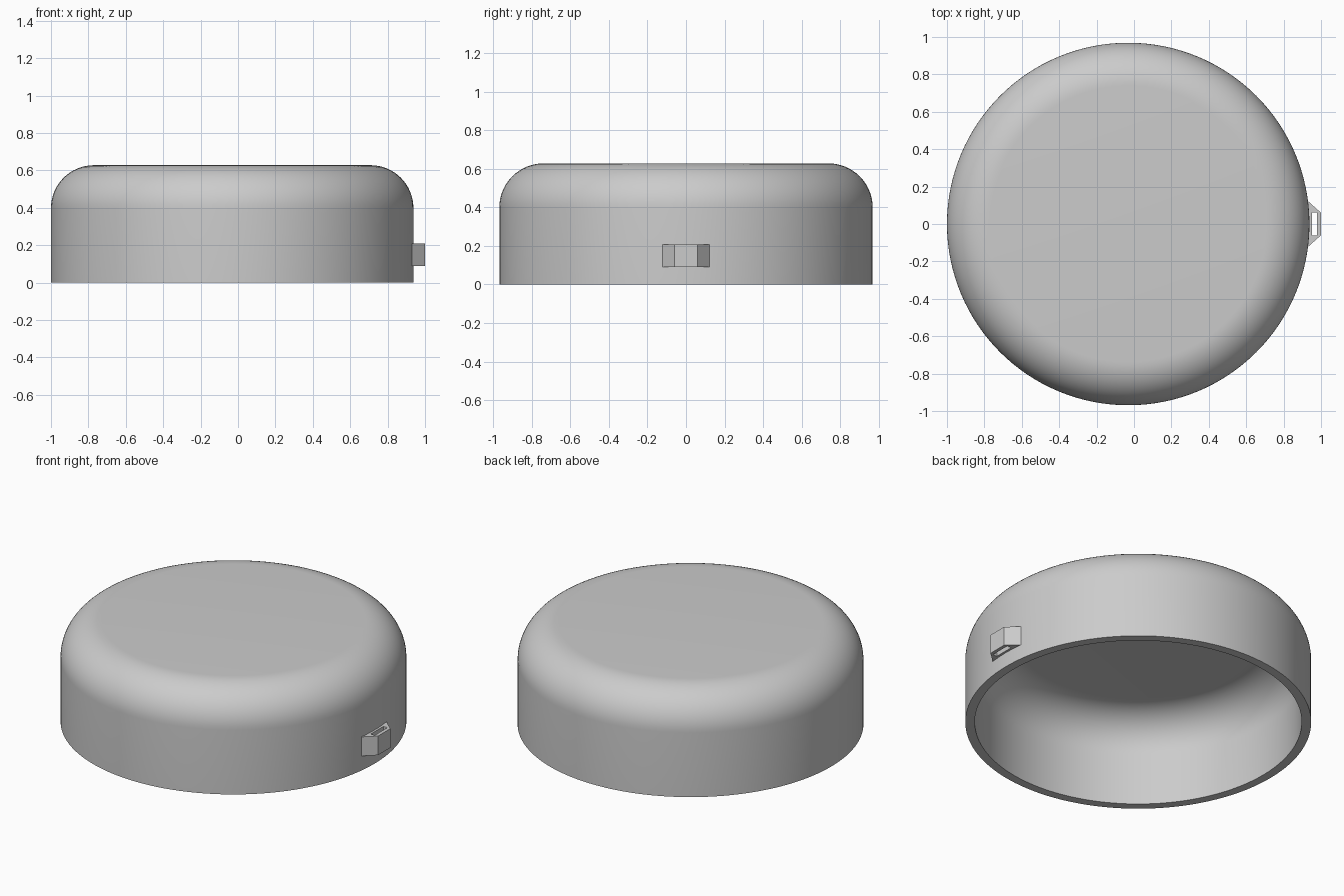
import bpy, bmesh, math

default = bpy.data.objects.get("Cube")
if default:
    bpy.data.objects.remove(default, do_unlink=True)

CENTRE_X = -0.031
RADIUS, HEIGHT, FILLET = 0.969, 0.628, 0.23
WALL, ROOF = 0.053, 0.079

grey = bpy.data.materials.new("plain grey")
grey.use_nodes = True
grey.diffuse_color = (0.6, 0.6, 0.6, 1)
grey.node_tree.nodes["Principled BSDF"].inputs["Base Color"].default_value = (0.6, 0.6, 0.6, 1)


def finish(name, bm, smooth=False):
    bmesh.ops.recalc_face_normals(bm, faces=bm.faces)
    mesh = bpy.data.meshes.new(name)
    bm.to_mesh(mesh)
    bm.free()
    mesh.materials.append(grey)
    obj = bpy.data.objects.new(name, mesh)
    bpy.context.collection.objects.link(obj)
    if smooth:
        bpy.ops.object.select_all(action='DESELECT')
        obj.select_set(True)
        bpy.context.view_layer.objects.active = obj
        bpy.ops.object.shade_smooth_by_angle(angle=math.radians(30))
    return obj


def shell_profile(radius, height, steps=16):
    """Half section from the open rim over the rounded shoulder to the axis."""
    points = [(radius, 0)]
    for i in range(steps + 1):
        a = math.pi / 2 * i / steps
        points.append((radius - FILLET + FILLET * math.cos(a),
                       height - FILLET + FILLET * math.sin(a)))
    return points + [(0, height)]


# Hollow cap: outer and inner sections joined at the rim and turned
bm = bmesh.new()
outer = shell_profile(RADIUS, HEIGHT)
inner = shell_profile(RADIUS - WALL, HEIGHT - ROOF)
verts = [bm.verts.new((r, 0, z)) for r, z in outer[::-1] + inner]
edges = [bm.edges.new(pair) for pair in zip(verts, verts[1:])]
bmesh.ops.spin(bm, geom=verts + edges, cent=(0, 0, 0), axis=(0, 0, 1),
               angle=math.tau, steps=128, use_merge=True)
bmesh.ops.remove_doubles(bm, verts=bm.verts, dist=0.0001)
cap = finish("hollow_cap", bm, smooth=True)
cap.location.x = CENTRE_X

# Side loop: tapered block with a vertical slot
LOW, HIGH = 0.09, 0.208
block = [(0.915, -0.136), (1.0, -0.06), (1.0, 0.06), (0.915, 0.136)]
slot = [(0.951, -0.062), (0.979, -0.062), (0.979, 0.062), (0.951, 0.062)]
bm = bmesh.new()
rings = [[bm.verts.new((x, y, z)) for x, y in outline]
         for outline, z in ((block, LOW), (block, HIGH), (slot, HIGH), (slot, LOW))]
for a, b in zip(rings, rings[1:] + rings[:1]):
    for i in range(4):
        j = (i + 1) % 4
        bm.faces.new((a[i], a[j], b[j], b[i]))
finish("side_loop", bm)
